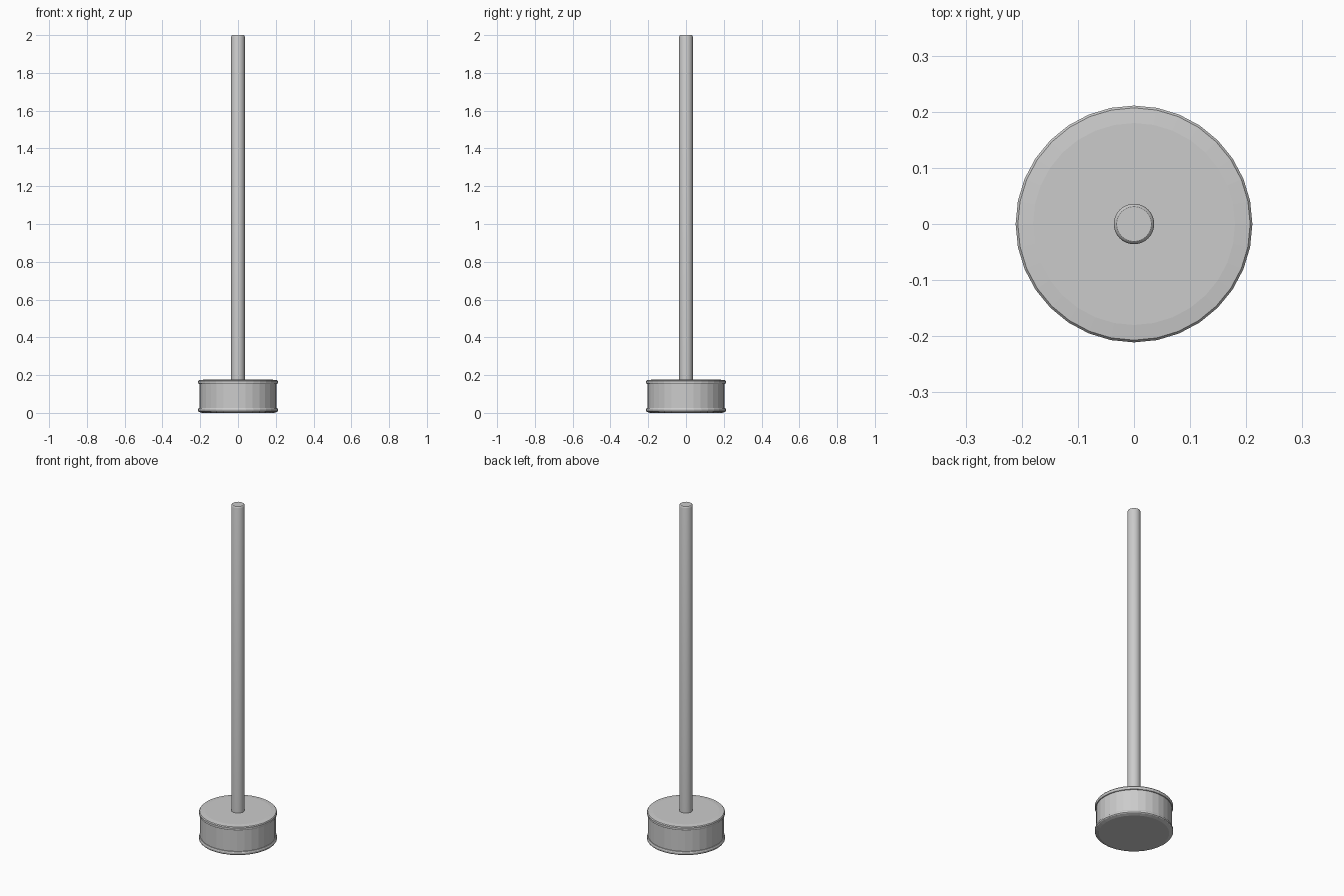
import bpy, bmesh, math

if "Cube" in bpy.data.objects:
    bpy.data.objects.remove(bpy.data.objects["Cube"])

metal = bpy.data.materials.new("grey_metal")
metal.diffuse_color = (0.6, 0.6, 0.6, 1)
metal.use_nodes = True
metal.node_tree.nodes["Principled BSDF"].inputs["Base Color"].default_value = metal.diffuse_color


def lathe(name, profile, sides):
    """Revolve (radius, height) points around z and cap both ends."""
    bm = bmesh.new()
    rings = []
    for r, z in profile:
        rings.append([bm.verts.new((r * math.cos(2 * math.pi * i / sides),
                                    r * math.sin(2 * math.pi * i / sides), z))
                      for i in range(sides)])
    for a, b in zip(rings, rings[1:]):
        for i in range(sides):
            j = (i + 1) % sides
            bm.faces.new((a[i], a[j], b[j], b[i]))
    bm.faces.new(rings[0][::-1])
    bm.faces.new(rings[-1])
    mesh = bpy.data.meshes.new(name)
    bm.to_mesh(mesh)
    bm.free()
    mesh.materials.append(metal)
    obj = bpy.data.objects.new(name, mesh)
    bpy.context.collection.objects.link(obj)
    return obj


# Drum-shaped base with a raised rim at the top and bottom
lathe("base", [(0.19, 0.0), (0.208, 0.006), (0.211, 0.01), (0.211, 0.02),
               (0.208, 0.025), (0.204, 0.026), (0.204, 0.152), (0.208, 0.153),
               (0.211, 0.158), (0.211, 0.168), (0.207, 0.173), (0.18, 0.176)], 32)

# Upright pole with a slightly eased top edge
pole = lathe("pole", [(0.036, 0.17), (0.036, 1.992), (0.034, 1.998), (0.031, 2.0)], 32)
for p in pole.data.polygons:
    p.use_smooth = len(p.vertices) == 4
